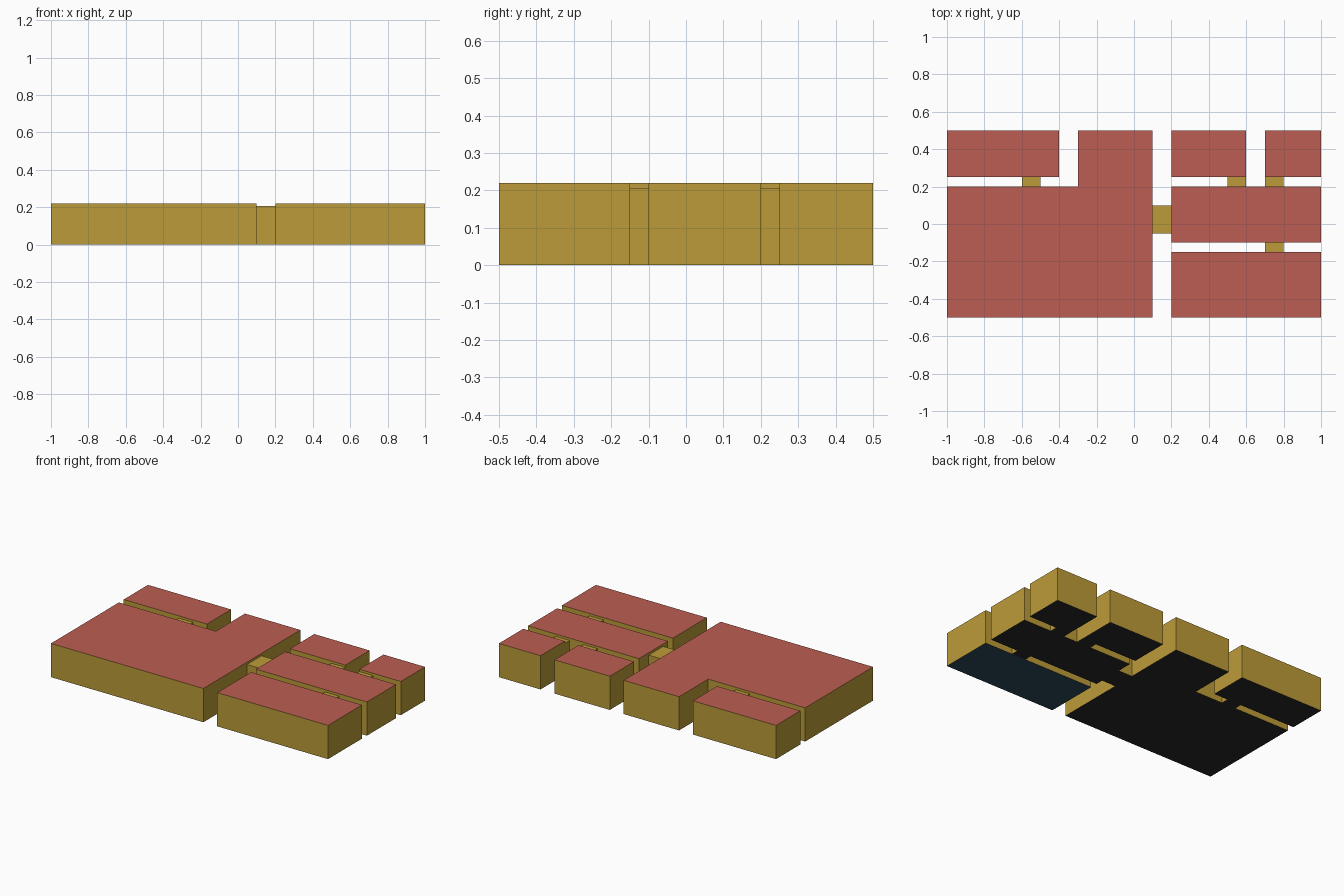
import bpy, bmesh

if "Cube" in bpy.data.objects:
    bpy.data.objects.remove(bpy.data.objects["Cube"])

ROOM_H, DOOR_H = 0.22, 0.205


def material(name, rgb):
    m = bpy.data.materials.new(name)
    m.diffuse_color = (*rgb, 1)
    m.use_nodes = True
    m.node_tree.nodes["Principled BSDF"].inputs["Base Color"].default_value = m.diffuse_color
    return m


WALL = material("wall_ochre", (0.50, 0.33, 0.04))
CEILING = material("ceiling_red", (0.50, 0.11, 0.085))
DARK = material("floor_dark", (0.022, 0.022, 0.022))
BLUE = material("floor_blue", (0.024, 0.068, 0.105))


def rect(x0, x1, y0, y1):
    return [(x0, y0), (x1, y0), (x1, y1), (x0, y1)]


# Doorways: x0, x1, y0, y1, and whether the passage runs along x
doors = {
    "northwest_doorway": (-0.6, -0.5, 0.2, 0.25, False),
    "main_doorway": (0.1, 0.2, -0.05, 0.1, True),
    "north_doorway": (0.5, 0.6, 0.2, 0.25, False),
    "northeast_doorway": (0.7, 0.8, 0.2, 0.25, False),
    "southeast_doorway": (0.7, 0.8, -0.15, -0.1, False),
}
# Door mouths: the pair of end points where each passage meets a room wall
mouths = []
for x0, x1, y0, y1, along_x in doors.values():
    if along_x:
        mouths += [((x, y0), (x, y1)) for x in (x0, x1)]
    else:
        mouths += [((x0, y), (x1, y)) for y in (y0, y1)]


def build(name, faces, mats):
    """Make an object from (points, material index) faces."""
    bm = bmesh.new()
    for pts, index in faces:
        bm.faces.new([bm.verts.new(p) for p in pts]).material_index = index
    bmesh.ops.remove_doubles(bm, verts=bm.verts, dist=1e-5)
    me = bpy.data.meshes.new(name)
    bm.to_mesh(me)
    bm.free()
    for m in mats:
        me.materials.append(m)
    bpy.context.collection.objects.link(bpy.data.objects.new(name, me))


def panel(a, b, z0, z1):
    return [(*a, z0), (*b, z0), (*b, z1), (*a, z1)]


def on_edge(p, a, b):
    dx, dy, px, py = b[0] - a[0], b[1] - a[1], p[0] - a[0], p[1] - a[1]
    return abs(dx * py - dy * px) < 1e-6 and 0 < dx * px + dy * py < dx * dx + dy * dy


def room(name, outline, floor):
    # Insert door mouths into the counter-clockwise outline
    loop = []
    for a, b in zip(outline, outline[1:] + outline[:1]):
        cuts = [p for m in mouths for p in m if on_edge(p, a, b)]
        cuts.sort(key=lambda p: abs(p[0] - a[0]) + abs(p[1] - a[1]))
        loop += [a] + cuts
    faces = [([(*p, ROOM_H) for p in loop], 1),
             ([(*p, 0) for p in reversed(loop)], 2)]
    # Full walls, with only a lintel above each door mouth
    for a, b in zip(loop, loop[1:] + loop[:1]):
        is_door = (a, b) in mouths or (b, a) in mouths
        faces.append((panel(a, b, DOOR_H if is_door else 0, ROOM_H), 0))
    build(name, faces, [WALL, CEILING, floor])


def doorway(name, x0, x1, y0, y1, along_x):
    c = rect(x0, x1, y0, y1)
    faces = [([(*p, DOOR_H) for p in c], 0), ([(*p, 0) for p in reversed(c)], 1)]
    for i in ((0, 2) if along_x else (1, 3)):
        faces.append((panel(c[i], c[(i + 1) % 4], 0, DOOR_H), 0))
    build(name, faces, [WALL, DARK])


# Rooms
room("main_room", [(-1, -0.5), (0.1, -0.5), (0.1, 0.5),
                   (-0.3, 0.5), (-0.3, 0.2), (-1, 0.2)], DARK)
room("northwest_room", rect(-1, -0.4, 0.25, 0.5), DARK)
room("north_room", rect(0.2, 0.6, 0.25, 0.5), DARK)
room("northeast_room", rect(0.7, 1, 0.25, 0.5), DARK)
room("east_hall", rect(0.2, 1, -0.1, 0.2), DARK)
room("southeast_room", rect(0.2, 1, -0.5, -0.15), BLUE)

# Passages between rooms
for name, spec in doors.items():
    doorway(name, *spec)
